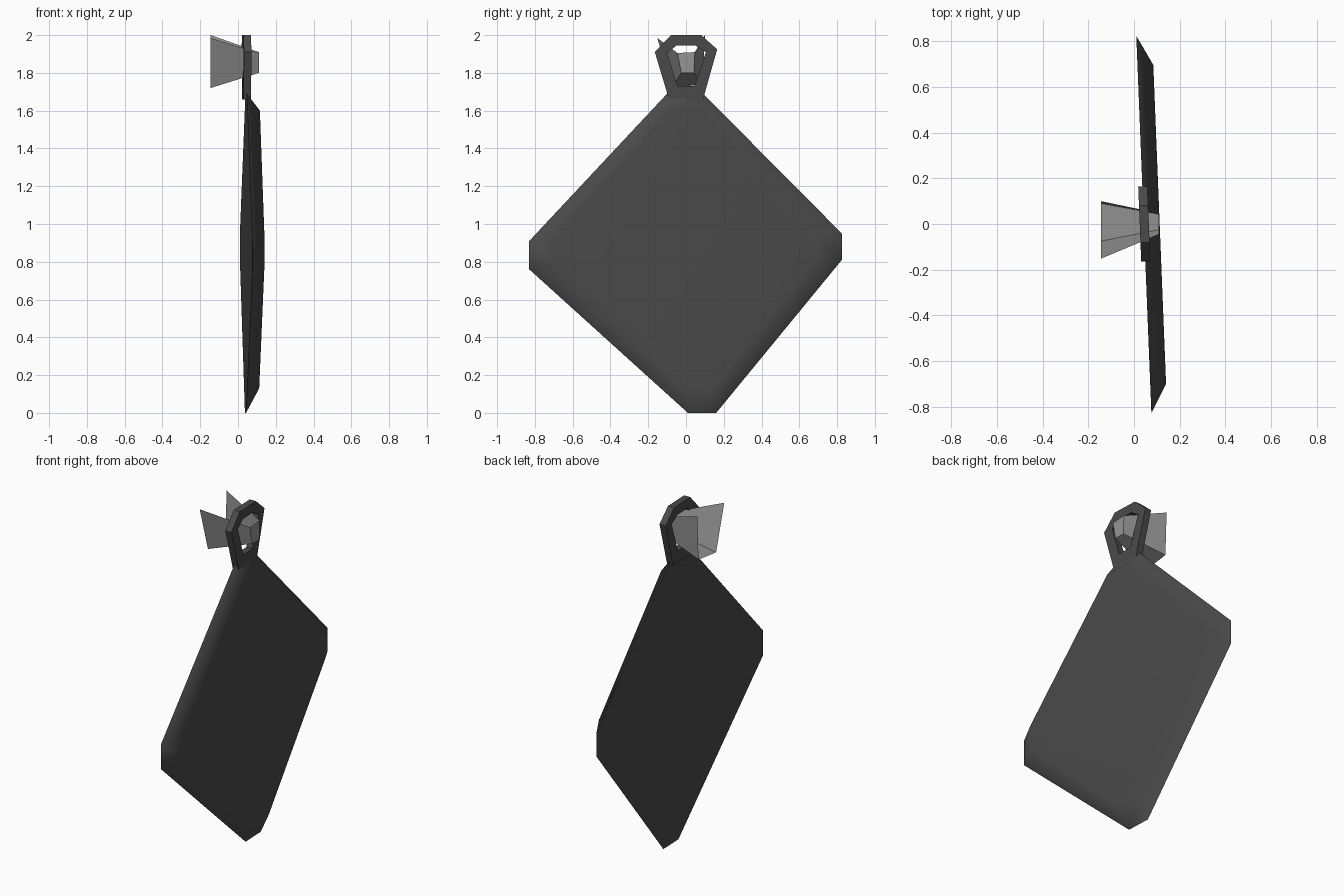
import bpy, bmesh, math

if "Cube" in bpy.data.objects:
    bpy.data.objects.remove(bpy.data.objects["Cube"], do_unlink=True)

TILT = -0.04  # the pendant turns slightly about z


def material(name, value):
    m = bpy.data.materials.new(name)
    m.use_nodes = True
    color = (value, value, value, 1)
    m.diffuse_color = color
    m.node_tree.nodes["Principled BSDF"].inputs["Base Color"].default_value = color
    return m


dark = material("dark grey", 0.068)
light = material("light grey", 0.3)


def finish(bm, name, mat, closed=True):
    if closed:
        bmesh.ops.recalc_face_normals(bm, faces=bm.faces)
    mesh = bpy.data.meshes.new(name)
    bm.to_mesh(mesh)
    bm.free()
    mesh.materials.append(mat)
    ob = bpy.data.objects.new(name, mesh)
    bpy.context.collection.objects.link(ob)
    return ob


def loop(bm, outline, x):
    return [bm.verts.new((x + TILT * y, y, z)) for y, z in outline]


def bridge(bm, a, b):
    for i in range(len(a)):
        j = (i + 1) % len(a)
        bm.faces.new((a[i], a[j], b[j], b[i]))


# Plate: clipped diamond with a wide chamfer on its +x side
outline = [(-0.10, 1.69), (-0.83, 0.91), (-0.83, 0.76), (0.01, 0.0),
           (0.16, 0.0), (0.825, 0.81), (0.825, 0.95), (0.09, 1.69)]
inset = [(y * 0.845, 1 + (z - 1) * 0.87) for y, z in outline]
bm = bmesh.new()
back = loop(bm, outline, 0.043)
front = loop(bm, inset, 0.1125)
bridge(bm, back, front)
bm.faces.new(back)
bm.faces.new(front)
plate = finish(bm, "plate", dark)
bpy.context.view_layer.objects.active = plate
plate.select_set(True)
bpy.ops.object.shade_smooth_by_angle(angle=math.radians(60))
weighted = plate.modifiers.new("weighted normals", 'WEIGHTED_NORMAL')
weighted.keep_sharp = True

# Hanging ring: faceted loop with a matching hole
outer = [(-0.09, 1.66), (-0.165, 1.91), (-0.08, 2.0),
         (0.08, 2.0), (0.165, 1.925), (0.09, 1.66)]
hole = [(-0.045, 1.73), (-0.10, 1.905), (-0.05, 1.945),
        (0.05, 1.945), (0.105, 1.91), (0.045, 1.73)]
bm = bmesh.new()
loops = [loop(bm, o, x) for o, x in
         ((outer, 0.025), (outer, 0.065), (hole, 0.065), (hole, 0.025))]
for a, b in zip(loops, loops[1:] + loops[:1]):
    bridge(bm, a, b)
finish(bm, "hanging_ring", dark)

# Bail: open-topped folded sheet that flares out behind the ring
bm = bmesh.new()
tip = [bm.verts.new((0.11, y, z)) for y, z in
       ((-0.045, 1.905), (-0.025, 1.80), (0.042, 1.80), (0.047, 1.91))]
flare = [bm.verts.new((-0.145, y, z)) for y, z in
         ((-0.152, 1.985), (-0.075, 1.72), (0.09, 1.74), (0.10, 2.0))]
bm.faces.new(tip)
for i in range(3):
    bm.faces.new((tip[i], flare[i], flare[i + 1], tip[i + 1]))
finish(bm, "bail", light, closed=False)
